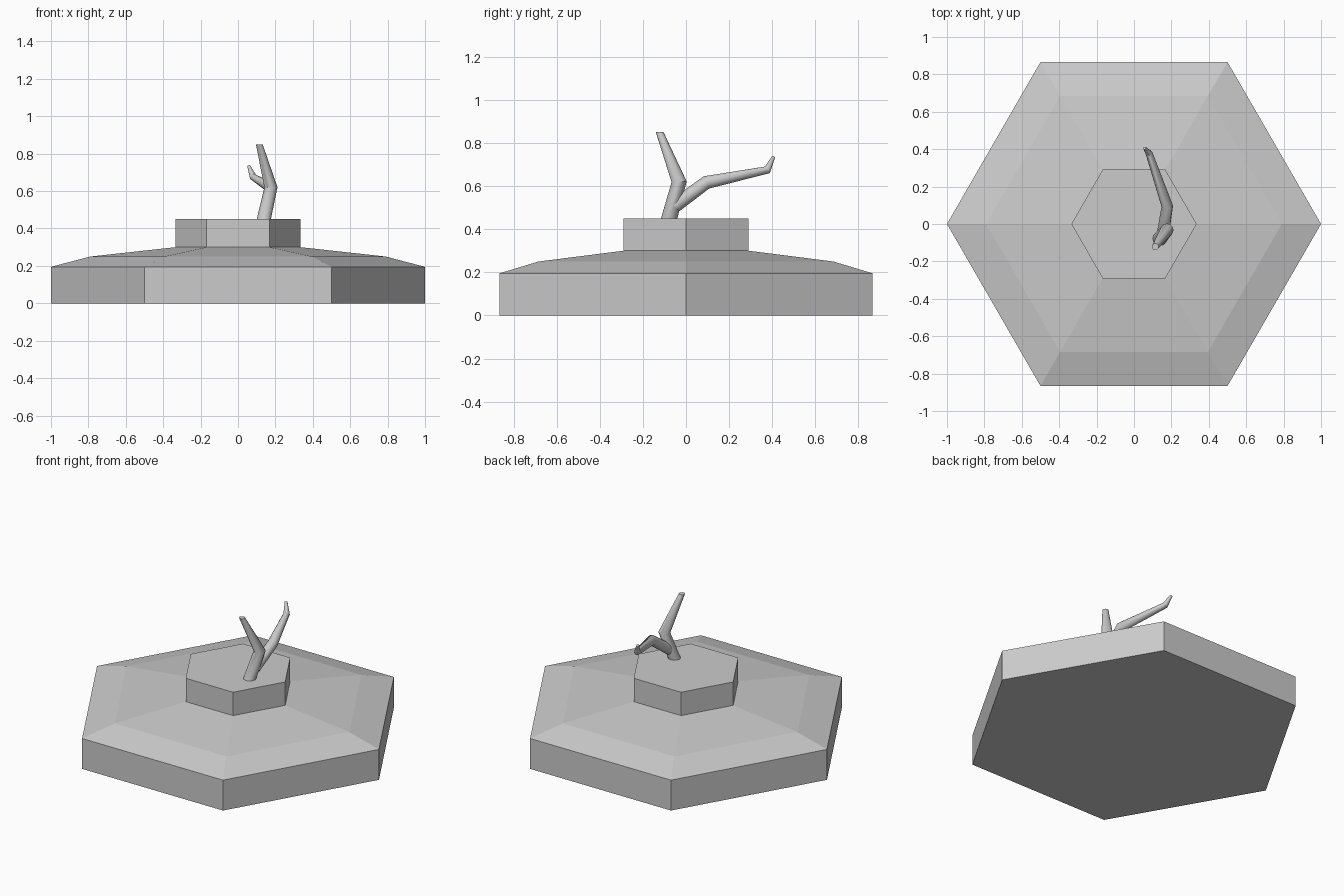
import bpy, bmesh
from math import cos, sin, tau
from mathutils import Vector

if "Cube" in bpy.data.objects:
    bpy.data.objects.remove(bpy.data.objects["Cube"])


def finish(bm, name):
    bmesh.ops.recalc_face_normals(bm, faces=bm.faces)
    mesh = bpy.data.meshes.new(name)
    bm.to_mesh(mesh)
    bm.free()
    obj = bpy.data.objects.new(name, mesh)
    bpy.context.collection.objects.link(obj)
    return obj


def loft(name, rings):
    """Join equal-sized rings of points and cap both ends."""
    bm = bmesh.new()
    loops = [[bm.verts.new(p) for p in ring] for ring in rings]
    n = len(loops[0])
    for a, b in zip(loops, loops[1:]):
        for i in range(n):
            j = (i + 1) % n
            bm.faces.new((a[i], a[j], b[j], b[i]))
    bm.faces.new(loops[0])
    bm.faces.new(loops[-1])
    return finish(bm, name)


def limb(name, nodes, sides=12, level_ends=False):
    """Tapered bent tube through (x, y, z, radius) nodes."""
    pts = [Vector(n[:3]) for n in nodes]
    dirs = [(b - a).normalized() for a, b in zip(pts, pts[1:])]
    rings, last = [], len(pts) - 1
    normal = None
    for i, p in enumerate(pts):
        new = dirs[max(i - 1, 0)] + dirs[min(i, last - 1)]
        if level_ends and i in (0, last):
            new = Vector((0, 0, 1))
        new.normalize()
        # carry the cross-section axis along the path without twisting
        if normal is None:
            u = Vector((1, 0, 0))
        u = (u - new * u.dot(new)).normalized()
        normal = new
        v = new.cross(u)
        r = nodes[i][3]
        rings.append([p + r * (u * cos(tau * k / sides) + v * sin(tau * k / sides))
                      for k in range(sides)])
    obj = loft(name, rings)
    bpy.ops.object.select_all(action='DESELECT')
    bpy.context.view_layer.objects.active = obj
    obj.select_set(True)
    bpy.ops.object.shade_smooth_by_angle(angle=0.6)
    return obj


# Stepped hexagonal base with raised plinth
profile = [(1, 0), (1, 0.195), (0.79, 0.25), (0.335, 0.30), (0.335, 0.45)]
loft("hexagonal_base", [[(r * cos(tau * k / 6), r * sin(tau * k / 6), z)
                         for k in range(6)] for r, z in profile])

# Upright bent stem
limb("main_stem", [(0.138, -0.078, 0.45, 0.038),
                   (0.176, -0.032, 0.62, 0.035),
                   (0.114, -0.122, 0.85, 0.018)], level_ends=True)

# Side branch reaching to the back, with a turned-up tip
limb("side_branch", [(0.155, -0.05, 0.51, 0.033),
                     (0.178, 0.095, 0.617, 0.031),
                     (0.081, 0.377, 0.675, 0.019),
                     (0.057, 0.406, 0.735, 0.008)])
